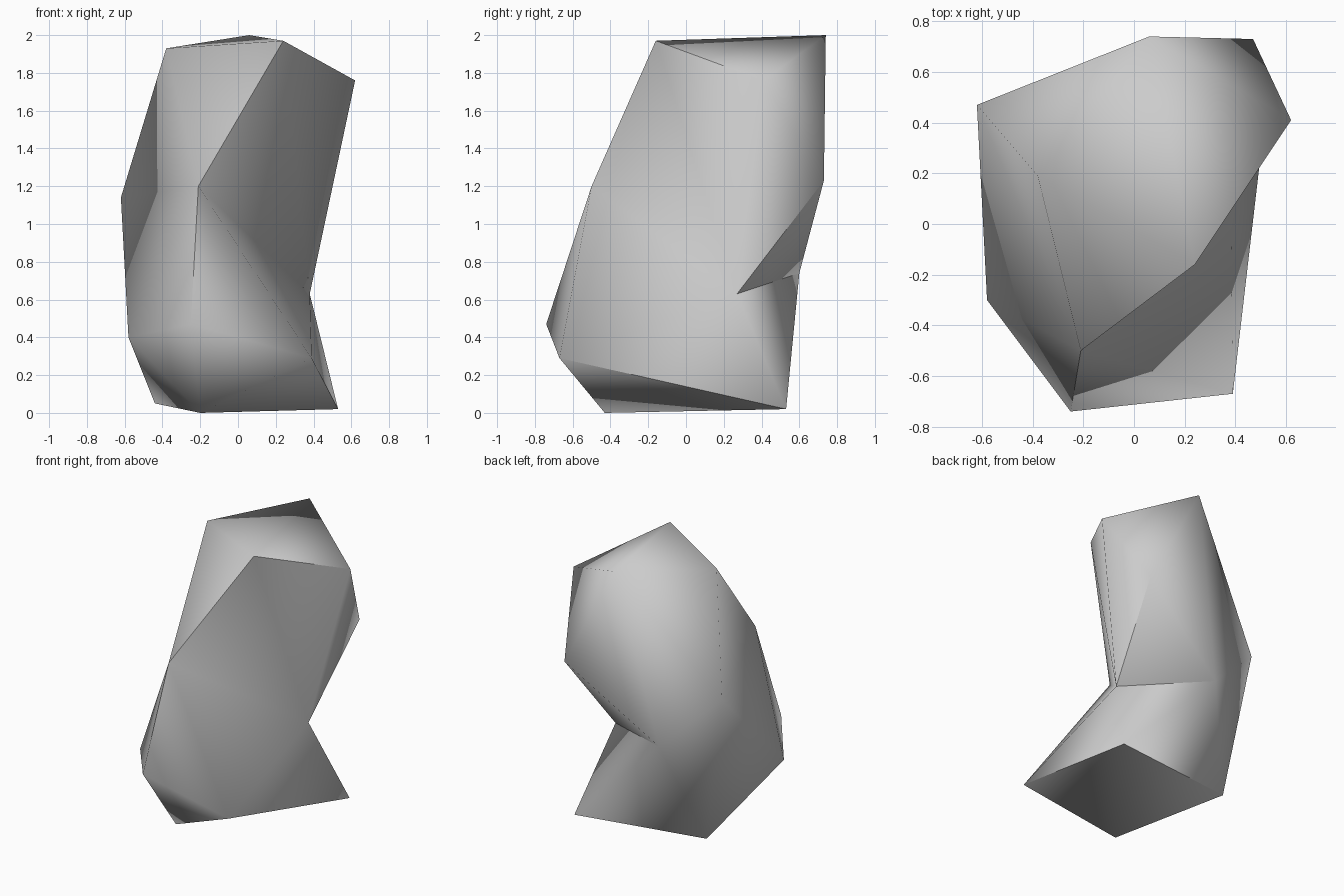
import bpy
import bmesh
import math

default_cube = bpy.data.objects.get("Cube")
if default_cube:
    bpy.data.objects.remove(default_cube, do_unlink=True)


def make_material(name, colour):
    material = bpy.data.materials.new(name)
    material.use_nodes = True
    material.diffuse_color = colour
    for node in material.node_tree.nodes:
        if node.type == "BSDF_PRINCIPLED":
            node.inputs["Base Color"].default_value = colour
            node.inputs["Roughness"].default_value = 0.8
    return material


def build_rock(name, corners, bands, material):
    """Join named corner points into a closed faceted stone."""
    mesh = bpy.data.meshes.new(name)
    bm = bmesh.new()
    points = {key: bm.verts.new(place) for key, place in corners.items()}
    for band in bands.values():
        for facet in band.split():
            bm.faces.new([points[key] for key in facet])
    bmesh.ops.recalc_face_normals(bm, faces=bm.faces)
    bm.to_mesh(mesh)
    bm.free()
    mesh.materials.append(material)
    rock = bpy.data.objects.new(name, mesh)
    bpy.context.collection.objects.link(rock)
    return rock


corners = {
    # crown
    "A": (-.38, .19, 1.93), "B": (.06, .74, 2), "C": (.24, -.16, 1.97), "D": (.62, .41, 1.76),
    # waist, with the notch at E
    "K": (-.62, .47, 1.14), "L": (-.21, -.5, 1.2), "R": (.47, .73, 1.23),
    "E": (.38, .27, .63), "T": (-.2, .6, .74),
    # foot
    "I": (-.58, -.3, .4), "Q": (-.25, -.74, .47), "P": (.39, -.67, .29),
    "F": (.53, .53, .02), "G": (-.2, -.43, 0), "S": (-.44, .39, .05),
}

# Facets of each side, spelled by their corners
bands = {
    "crown": "ABC CBD",
    "upper_front": "ACL AKL",
    "upper_back": "ABK BDR BRT BTK",
    "upper_left": "CDE CEL DRE",
    "notch": "RTE TEF",
    "lower_left": "LEP EFP",
    "lower_front": "LPQ LQI KIL",
    "lower_back": "TFS TSK KSI",
    "underside": "IQG QPG IGS GFS GPF",
}

stone_grey = make_material("stone grey", (0.6, 0.6, 0.6, 1))
rock = build_rock("rock", corners, bands, stone_grey)

# Soft shading with the hard ridges kept
bpy.ops.object.select_all(action="DESELECT")
rock.select_set(True)
bpy.context.view_layer.objects.active = rock
bpy.ops.object.shade_smooth_by_angle(angle=math.radians(60))
